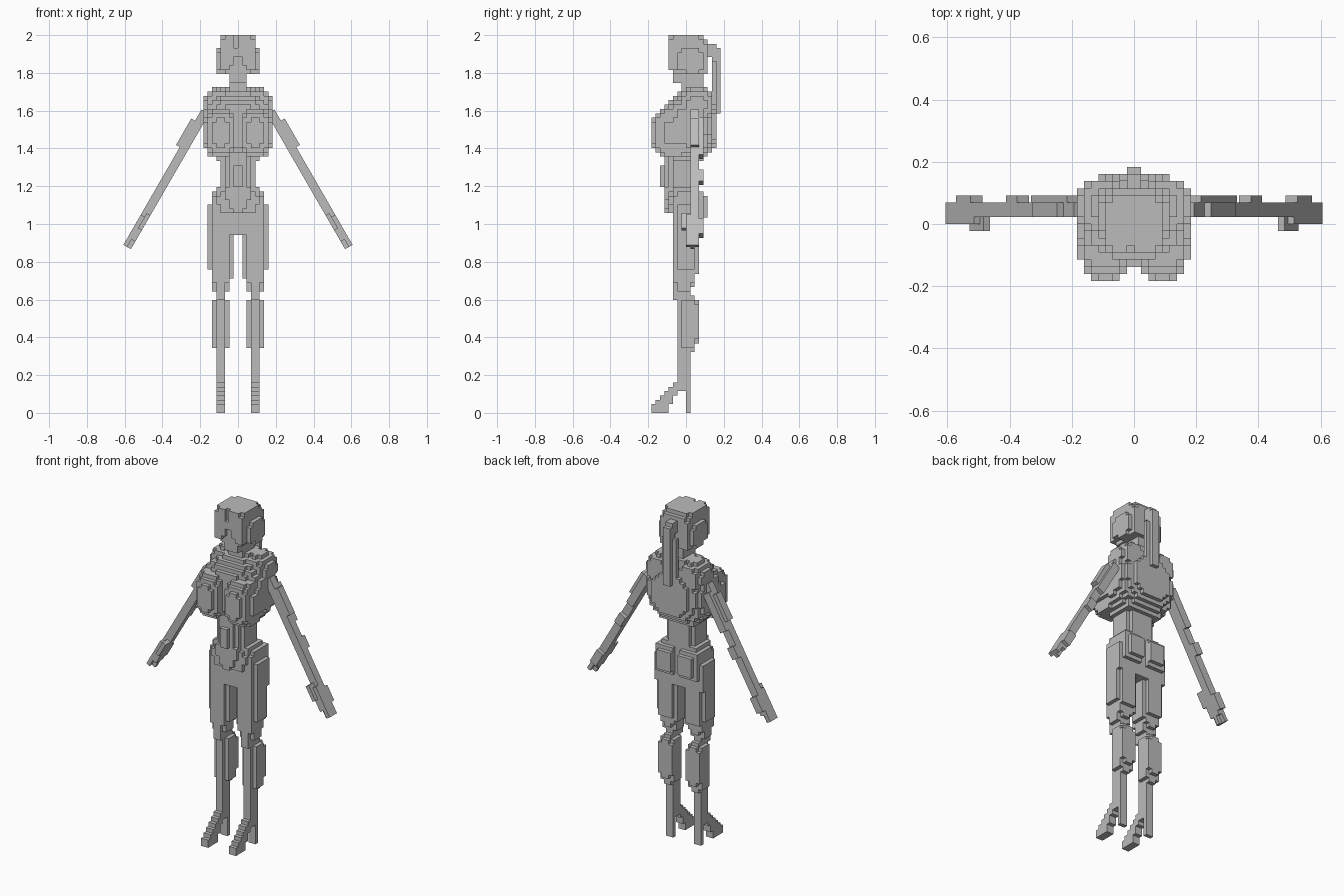
import bpy, bmesh, math
from mathutils import Matrix, Vector

if "Cube" in bpy.data.objects:
    bpy.data.objects.remove(bpy.data.objects["Cube"])

V = 2 / 87  # edge length of one block
grey = bpy.data.materials.new("mid_grey")
grey.diffuse_color = (0.5, 0.5, 0.5, 1)
grey.use_nodes = True
grey.node_tree.nodes["Principled BSDF"].inputs["Base Color"].default_value = grey.diffuse_color


def box(x0, x1, y0, y1, z0, z1):
    return {(x, y, z) for x in range(x0, x1) for y in range(y0, y1) for z in range(z0, z1)}


def blob(c, r, p=2.5):
    """Blocks inside a squarish ellipsoid."""
    rng = [range(math.floor(a - b), math.ceil(a + b)) for a, b in zip(c, r)]
    return {(x, y, z) for x in rng[0] for y in rng[1] for z in rng[2]
            if sum(abs((i + 0.5 - a) / b) ** p for i, a, b in zip((x, y, z), c, r)) <= 1}


def both(s):
    """Mirror blocks left to right."""
    return s | {(-1 - x, y, z) for x, y, z in s}


def build(name, cells, matrix=None):
    """Skin a set of blocks with its outer faces and merge the flat areas."""
    bm = bmesh.new()
    verts = {}

    def vert(co):
        if co not in verts:
            verts[co] = bm.verts.new(Vector(co) * V)
        return verts[co]

    for c in sorted(cells):
        for axis in range(3):
            for side in (0, 1):
                n = list(c)
                n[axis] += 2 * side - 1
                if tuple(n) in cells:
                    continue
                u, w = (axis + 1) % 3, (axis + 2) % 3
                ring = []
                for du, dw in ((0, 0), (1, 0), (1, 1), (0, 1)):
                    p = list(c)
                    p[axis] += side
                    p[u] += du
                    p[w] += dw
                    ring.append(vert(tuple(p)))
                bm.faces.new(ring if side else ring[::-1])
    bmesh.ops.dissolve_limit(bm, angle_limit=0.01, verts=bm.verts[:], edges=bm.edges[:])
    if matrix:
        bm.transform(matrix)
        if matrix.determinant() < 0:
            bmesh.ops.reverse_faces(bm, faces=bm.faces[:])
    me = bpy.data.meshes.new(name)
    bm.to_mesh(me)
    bm.free()
    me.materials.append(grey)
    ob = bpy.data.objects.new(name, me)
    bpy.context.collection.objects.link(ob)


# Feet: raised arch stepping forward from a thin heel
foot = box(3, 5, 0, 1, 0, 6)
for y0, y1, z0, z1 in ((-8, -4, 0, 2), (-7, -3, 2, 3), (-6, -3, 3, 4),
                       (-5, -2, 4, 5), (-4, 0, 5, 6), (-3, 1, 6, 7)):
    foot |= box(3, 5, y0, y1, z0, z1)
build("feet", both(foot))

# Lower legs: slim shin with a bulging calf and a knee
leg = box(3, 5, -2, 1, 5, 28) | box(2, 6, -1, 2, 15, 26) | box(3, 5, -1, 2, 14, 27)
leg |= box(3, 5, 2, 3, 16, 26) | box(2, 6, 0, 3, 17, 25)
leg |= box(3, 5, -3, 1, 26, 31) | box(2, 6, -2, 1, 28, 31)
build("lower_legs", both(leg))

# Thighs: full at the top, stepped in at the knee
thigh = box(2, 6, -3, 2, 30, 41) | box(2, 6, -3, 3, 32, 41) | box(3, 5, -2, 2, 29, 31)
thigh |= box(1, 7, -2, 2, 33, 41) | box(1, 6, -2, 2, 31, 33)
build("thighs", both(thigh))

# Hips with rounded top, front wedge and buttocks
hips = box(0, 7, -2, 3, 41, 48) | box(0, 6, -3, 3, 41, 50) | box(0, 5, -3, 3, 50, 52)
hips |= box(0, 6, -2, 3, 50, 51)
for w, z in ((1, 46), (2, 47), (3, 49)):
    hips |= box(0, w, -5, -3, z, 52)
hips |= box(0, 4, -4, -3, 46, 51) | box(0, 5, -4, -3, 48, 50)
hips |= box(1, 6, 3, 4, 44, 51) | box(1, 5, 4, 5, 45, 50)
build("hips", both(hips))

# Waist and belly
waist = box(0, 4, -3, 2, 51, 61) | box(0, 3, -4, 3, 51, 61)
waist |= box(0, 5, -3, 4, 58, 62) | box(0, 2, -5, -4, 51, 60) | box(0, 1, -6, -5, 52, 57)
build("waist", both(waist))

# Chest and shoulders
chest = blob((0, 1, 66), (8.4, 6.3, 8)) | blob((4.6, 2.5, 71.2), (3.2, 3.9, 3.6))
build("chest", both(chest))
build("breasts", both(blob((4, -3, 64.5), (3.7, 4.9, 6), 2.7)))

# Neck and face
build("neck", both(box(0, 2, -1, 4, 71, 80) | box(0, 3, 0, 5, 71, 75)))
face = box(0, 4, -3, 4, 79, 84) | box(0, 3, -3, 3, 78, 79) | box(0, 2, -3, -1, 76, 78)
build("face", both(face))

# Hair shell with an arched opening over the face
hair = box(0, 4, -4, 4, 79, 86) | box(0, 4, -3, 5, 78, 85)
hair |= box(0, 3, -4, 4, 86, 87) | box(0, 5, -2, 4, 79, 83) | box(0, 5, -1, 3, 78, 84)
hair |= box(0, 4, -3, 3, 86, 87) | box(0, 3, -3, 5, 85, 86)
hair -= box(0, 2, -4, -3, 79, 80) | box(0, 1, -4, -3, 80, 82)
hair -= box(3, 5, -4, 0, 78, 79) | box(0, 3, -3, 1, 78, 79)
build("hair", both(hair) - box(-1, 0, -4, -3, 84, 87))

# Ponytail
tail = box(0, 1, 6, 8, 69, 84) | box(0, 1, 4, 7, 82, 85) | box(0, 2, 6, 7, 71, 81)
build("ponytail", both(tail))

# Arms: blocks run along a local axis that leans 30 degrees outwards
arm = box(-1, 1, 1, 3, 0, 30)
arm |= box(0, 2, 1, 3, 3, 10) | box(-1, 1, 3, 4, 2, 12)   # upper arm muscle
arm |= box(-1, 1, 3, 4, 16, 19)                            # elbow
hand = box(-1, 1, 0, 3, 28, 34) | box(0, 1, 0, 3, 34, 36) | box(-1, 0, 1, 2, 34, 36)
hand |= box(-1, 1, 3, 4, 29, 33) | box(-1, 0, -1, 1, 27, 31)
a = math.radians(30)
for side, sx in (("right", 1), ("left", -1)):
    m = Matrix(((sx * math.cos(a), 0, sx * math.sin(a), sx * 0.173),
                (0, 1, 0, 0),
                (math.sin(a), 0, -math.cos(a), 1.595),
                (0, 0, 0, 1)))
    build(side + "_arm", arm, m)
    build(side + "_hand", hand, m)
